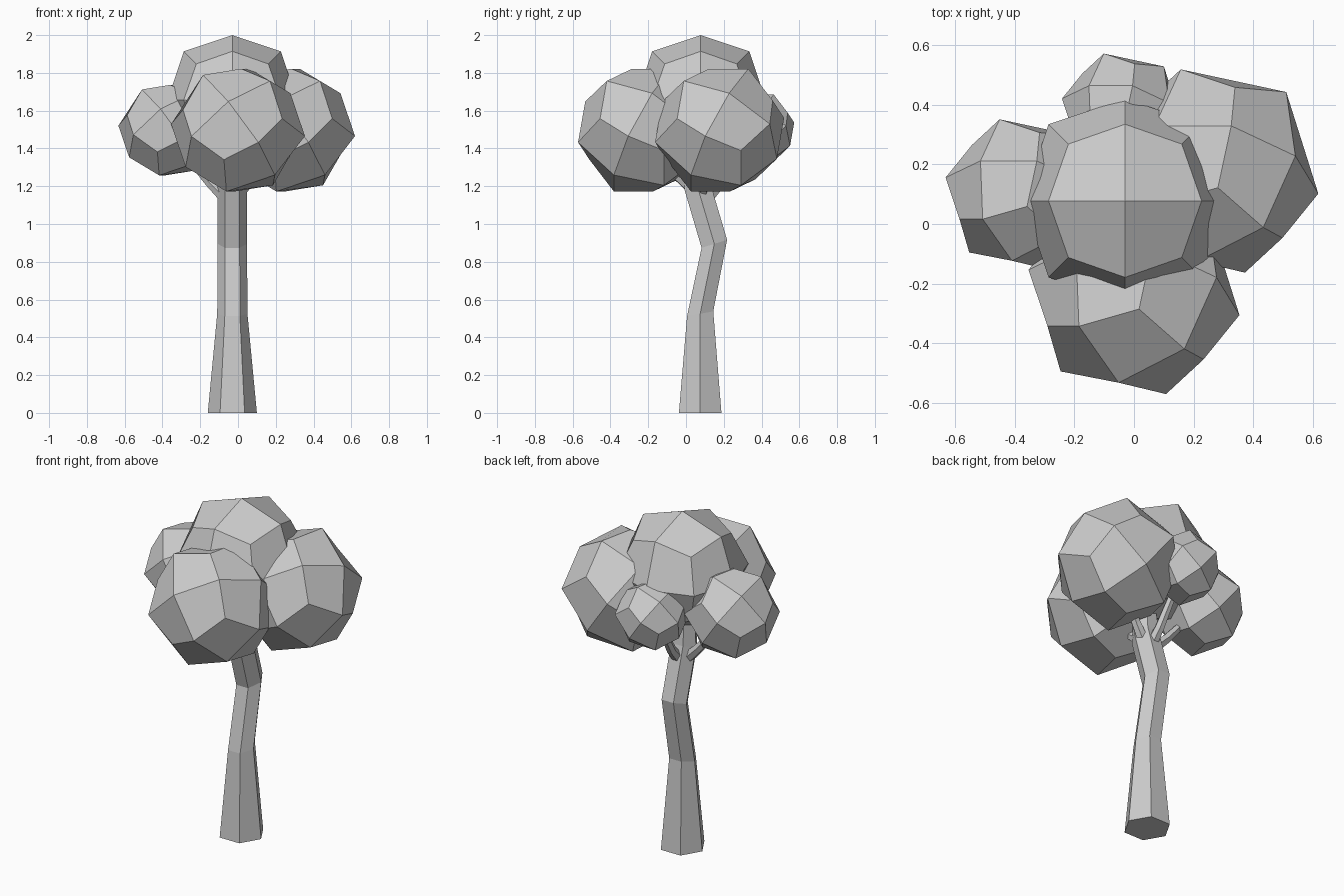
import bpy, bmesh, math
from mathutils import Vector, Matrix

if "Cube" in bpy.data.objects:
    bpy.data.objects.remove(bpy.data.objects["Cube"])


def new_object(name, bm):
    bmesh.ops.recalc_face_normals(bm, faces=bm.faces)
    me = bpy.data.meshes.new(name)
    bm.to_mesh(me)
    bm.free()
    ob = bpy.data.objects.new(name, me)
    bpy.context.collection.objects.link(ob)
    return ob


def loft(name, rings):
    """Skin a list of equal-length point rings and cap both ends."""
    bm = bmesh.new()
    vs = [[bm.verts.new(p) for p in r] for r in rings]
    n = len(vs[0])
    for a, b in zip(vs, vs[1:]):
        for i in range(n):
            j = (i + 1) % n
            bm.faces.new((a[i], a[j], b[j], b[i]))
    bm.faces.new(vs[0][::-1])
    bm.faces.new(vs[-1])
    return new_object(name, bm)


# Trunk: bent six-sided column, each ring (centre y, z, radius, tilt)
def trunk_ring(cy, z, r, tilt):
    pts = []
    for i in range(6):
        a = math.radians(60 * i)
        dy = r * math.sin(a)
        pts.append((-0.03 + r * math.cos(a), cy + dy, z + tilt * dy))
    return pts


loft("trunk", [trunk_ring(*r) for r in (
    (0.075, 0.0, 0.13, 0), (0.075, 0.525, 0.08, 0.18),
    (0.15, 0.895, 0.078, 0.31), (0.06, 1.2, 0.078, 0.3), (0.05, 1.42, 0.06, 0))])


# Branches: thin tapered limbs from the trunk into each side clump
def branch(name, pts, r0, r1):
    pts = [Vector(p) for p in pts]
    rings = []
    for i, p in enumerate(pts):
        d = pts[min(i + 1, len(pts) - 1)] - pts[max(i - 1, 0)]
        q = d.to_track_quat('Z', 'Y')
        r = r0 + (r1 - r0) * i / (len(pts) - 1)
        rings.append([p + q @ Vector((r * math.cos(k * math.pi / 3),
                                      r * math.sin(k * math.pi / 3), 0)) for k in range(6)])
    loft(name, rings)


branch("branch_left", [(-0.06, 0.08, 1.13), (-0.15, 0.09, 1.22), (-0.3, 0.1, 1.4)], 0.035, 0.02)
branch("branch_back", [(-0.03, 0.1, 1.12), (-0.03, 0.18, 1.21), (-0.04, 0.31, 1.42)], 0.035, 0.02)
branch("branch_right", [(0.0, 0.08, 1.16), (0.07, 0.1, 1.24), (0.2, 0.15, 1.4)], 0.035, 0.02)
branch("branch_front", [(-0.03, 0.04, 1.18), (-0.02, -0.04, 1.25), (0.0, -0.18, 1.4)], 0.035, 0.02)

# Foliage: rounded cubes, the side clumps sharing one tumbled orientation
u = Vector((0.80, 0.146, 0.564)).normalized()
v = Vector((-0.564, 0.446, 0.70))
w = u.cross(v).normalized()
v = w.cross(u)
tumbled = Matrix((u, v, w)).transposed().to_4x4()


def foliage(name, loc, scale, rot):
    bm = bmesh.new()
    bmesh.ops.create_cube(bm, size=0.686 * scale, matrix=rot)
    ob = new_object(name, bm)
    ob.location = loc
    mod = ob.modifiers.new("round", 'SUBSURF')
    mod.subdivision_type = 'CATMULL_CLARK'
    mod.levels = mod.render_levels = 1
    mod.use_limit_surface = False
    bpy.ops.object.select_all(action='DESELECT')
    ob.select_set(True)
    bpy.context.view_layer.objects.active = ob
    bpy.ops.object.modifier_apply(modifier="round")
    bpy.ops.object.shade_smooth_by_angle(angle=math.radians(30))


foliage("foliage_top", (-0.03, 0.078, 1.657), 1.0, Matrix.Identity(4))
foliage("foliage_front", (0.0, -0.23, 1.497), 1.0, tumbled)
foliage("foliage_right", (0.265, 0.178, 1.497), 1.0, tumbled)
foliage("foliage_left", (-0.372, 0.10, 1.497), 0.737, tumbled)
foliage("foliage_back", (-0.04, 0.378, 1.5), 0.57, tumbled)
